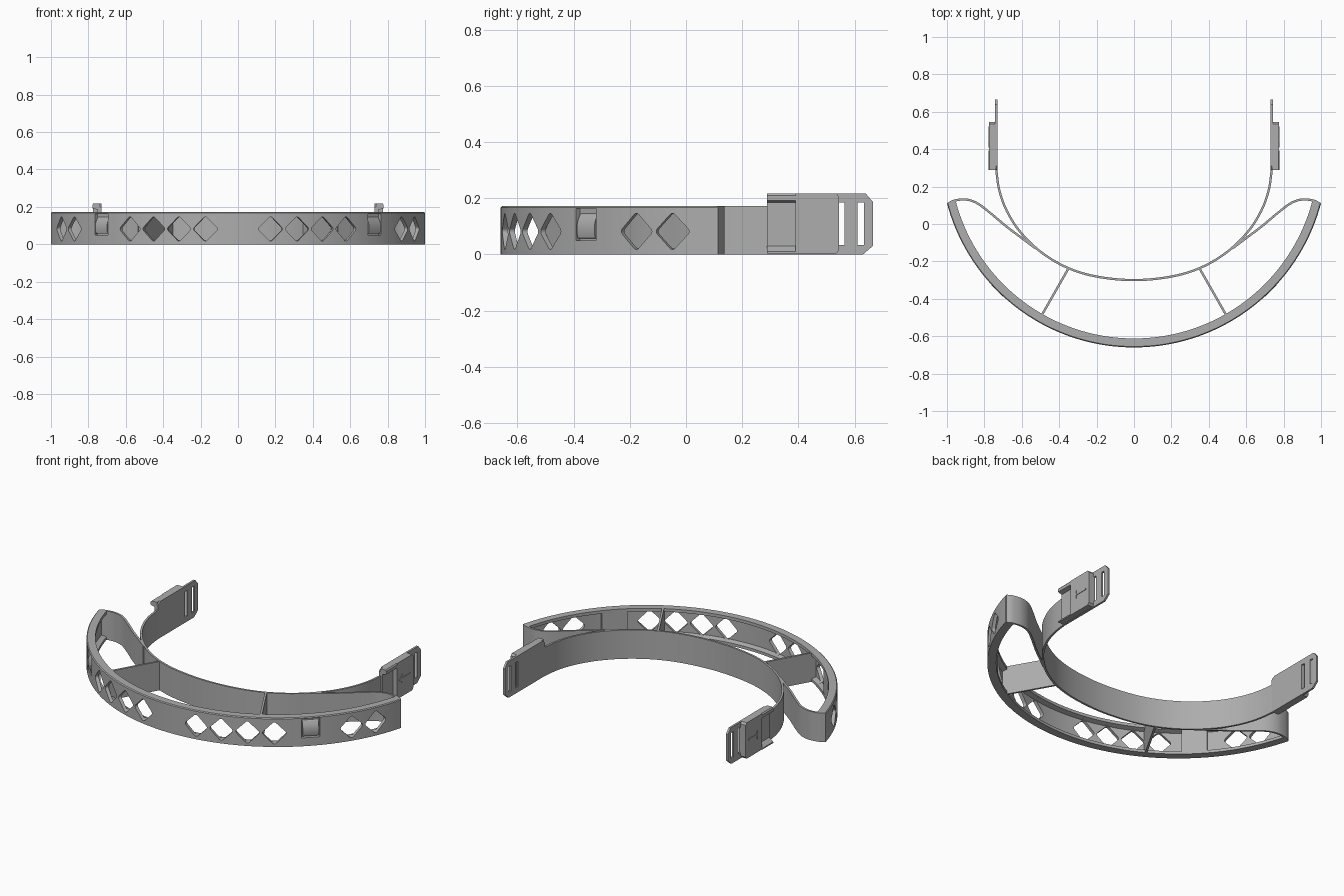
import bpy, bmesh, math
from mathutils import Vector

if "Cube" in bpy.data.objects:
    bpy.data.objects.remove(bpy.data.objects["Cube"])

grey = bpy.data.materials.new("grey plastic")
grey.diffuse_color = (0.42, 0.42, 0.42, 1)
grey.use_nodes = True
grey.node_tree.nodes["Principled BSDF"].inputs["Base Color"].default_value = grey.diffuse_color

CY, R, H = 0.374, 1.034, 0.172      # visor arc centre, radius and band height


def make(name, rings):
    """Solid skinned over a list of matching closed rings."""
    bm = bmesh.new()
    vs = [[bm.verts.new(p) for p in ring] for ring in rings]
    n = len(rings[0])
    for a, b in zip(vs, vs[1:]):
        for i in range(n):
            j = (i + 1) % n
            bm.faces.new((a[i], a[j], b[j], b[i]))
    bm.faces.new(vs[0])
    bm.faces.new(vs[-1])
    bmesh.ops.recalc_face_normals(bm, faces=bm.faces)
    me = bpy.data.meshes.new(name)
    bm.to_mesh(me)
    bm.free()
    me.materials.append(grey)
    ob = bpy.data.objects.new(name, me)
    bpy.context.collection.objects.link(ob)
    return ob


def sweep(name, path, section):
    """Sweep an (inward offset, z) section along a plan path."""
    rings = []
    for i, p in enumerate(path):
        t = Vector(path[min(i + 1, len(path) - 1)]) - Vector(path[max(i - 1, 0)])
        t.normalize()
        rings.append([(p[0] - t.y * o, p[1] + t.x * o, z) for o, z in section])
    return make(name, rings)


def spline(pts, n=8):
    """Smooth curve through plan points."""
    p = [Vector(q) for q in pts]
    p = [2 * p[0] - p[1]] + p + [2 * p[-1] - p[-2]]
    out = []
    for a, b, c, d in zip(p, p[1:], p[2:], p[3:]):
        for k in range(n):
            t = k / n
            out.append(0.5 * (2 * b + (c - a) * t + (2 * a - 5 * b + 4 * c - d) * t * t
                              + (3 * b - a - 3 * c + d) * t ** 3))
    return out + [p[-2]]


def radial(ang, r, side, z):
    """Point at a given angle on the visor, shifted sideways along the tangent."""
    s, c = math.sin(ang), math.cos(ang)
    return (r * s + side * c, CY - r * c + side * s, z)


def finish(ob, cutters=(), mirror=False):
    bpy.ops.object.select_all(action='DESELECT')
    bpy.context.view_layer.objects.active = ob
    ob.select_set(True)
    for c in cutters:
        c.hide_render = True
        m = ob.modifiers.new("cut", 'BOOLEAN')
        m.operation, m.solver, m.object = 'DIFFERENCE', 'EXACT', c
    if mirror:
        ob.modifiers.new("mirror", 'MIRROR').use_mirror_merge = False
    for m in list(ob.modifiers):
        bpy.ops.object.modifier_apply(modifier=m.name)
    bpy.ops.object.shade_smooth_by_angle(angle=math.radians(30))
    for c in cutters:
        bpy.data.objects.remove(c)


def box_ring(x, y0, y1, z0, z1):
    return [(x, y0, z0), (x, y1, z0), (x, y1, z1), (x, y0, z1)]


# rounded diamond outline, half size about 0.063
diamond = []
for q in range(4):
    a = q * math.pi / 2
    for k in range(-2, 3):
        b = a + k * math.pi / 8
        diamond.append((0.05 * math.cos(a) + 0.014 * math.cos(b),
                        0.05 * math.sin(a) + 0.014 * math.sin(b)))

# front visor band: channel open to the inside
end = math.radians(75.2)
arc = [radial(-end + 2 * end * i / 72, R, 0, 0)[:2] for i in range(73)]
channel = [(0, 0), (0, H - .005), (.005, H), (.048, H), (.048, .154), (.02, .145),
           (.02, .025), (.048, .017), (.048, 0)]
visor = sweep("visor_band", arc, channel)
cutters = []
for sgn in (-1, 1):
    for deg in (9.7, 17.8, 25.9, 34, 57.8, 65.9):
        a = math.radians(sgn * deg)
        cutters.append(make("diamond_cutter", [[radial(a, r, u, .082 + v) for u, v in diamond]
                                               for r in (.94, 1.1)]))
    a = math.radians(sgn * 45)
    cutters.append(make("clip_cutter", [
        [radial(a, r, u, z) for u, z in ((-.05, .05), (.05, .05), (.05, .163), (-.05, .163))]
        for r in (1.004, 1.1)]))
finish(visor, cutters)

# clip backing plates and spring tongues
a45 = math.radians(45)
backing = [(.986, .002), (1.012, .002), (1.012, H - .002), (.986, H - .002)]
tongue = [(1.006, .056), (1.03, .058), (1.034, .075), (1.034, .105), (1.028, .125),
          (1.018, .143), (1.006, .15)]
for name, prof, w in (("clip_backing", backing, .07), ("clip_tongue", tongue, .044)):
    finish(make(name, [[radial(a45, r, u, z) for r, z in prof] for u in (-w, w)]), mirror=True)

# headband
ribbon = [(-.006, 0), (.006, 0), (.006, H), (-.006, H)]
half = [(.2, -.281), (.36, -.232), (.5, -.148), (.61, -.04), (.68, .07), (.72, .18),
        (.736, .29), (.736, .32)]
finish(sweep("headband", spline([(-x, y) for x, y in reversed(half)] + [(0, -.3)] + half), ribbon))

# side wings joining visor ends to the headband
wing = [(.994, .108), (.96, .125), (.9, .131), (.84, .112), (.77, .06), (.68, -.015),
        (.6, -.075), (.53, -.128)]
finish(sweep("side_wing", spline(wing), ribbon), mirror=True)

# struts between headband and visor
finish(sweep("strut", [(.35, -.237), (.503, -.505)], ribbon), mirror=True)

# strap tabs with two slots and clipped corners
tab_yz = [(.288, 0), (.63, 0), (.665, .03), (.665, .188), (.64, .217), (.31, .217), (.288, .2)]
tab = make("strap_tab", [[(x, y, z) for y, z in tab_yz] for x in (.730, .742)])
slots = [make("slot_cutter", [box_ring(x, y, y + .023, .033, .185) for x in (.6, .9)])
         for y in (.541, .61)]
finish(tab, slots, mirror=True)

# thick buckle body behind a lipped channel
body_yz = [(.39, .003), (.535, .003), (.545, .015), (.545, .205), (.535, .217), (.39, .217)]
finish(make("buckle_body", [[(x, y, z) for y, z in body_yz] for x in (.738, .776)]), mirror=True)
lips = [(.738, .003), (.778, .003), (.778, .01), (.752, .03), (.752, .185), (.778, .192),
        (.778, .21), (.772, .217), (.738, .217)]
finish(make("buckle_channel", [[(x, y, z) for x, z in lips] for y in (.288, .392)]), mirror=True)

# raised arrow on the buckle
arrow = [(.41, .11), (.44, .135), (.44, .115), (.52, .115), (.52, .105), (.44, .105), (.44, .085)]
finish(make("buckle_arrow", [[(x, y, z) for y, z in arrow] for x in (.774, .779)]), mirror=True)
